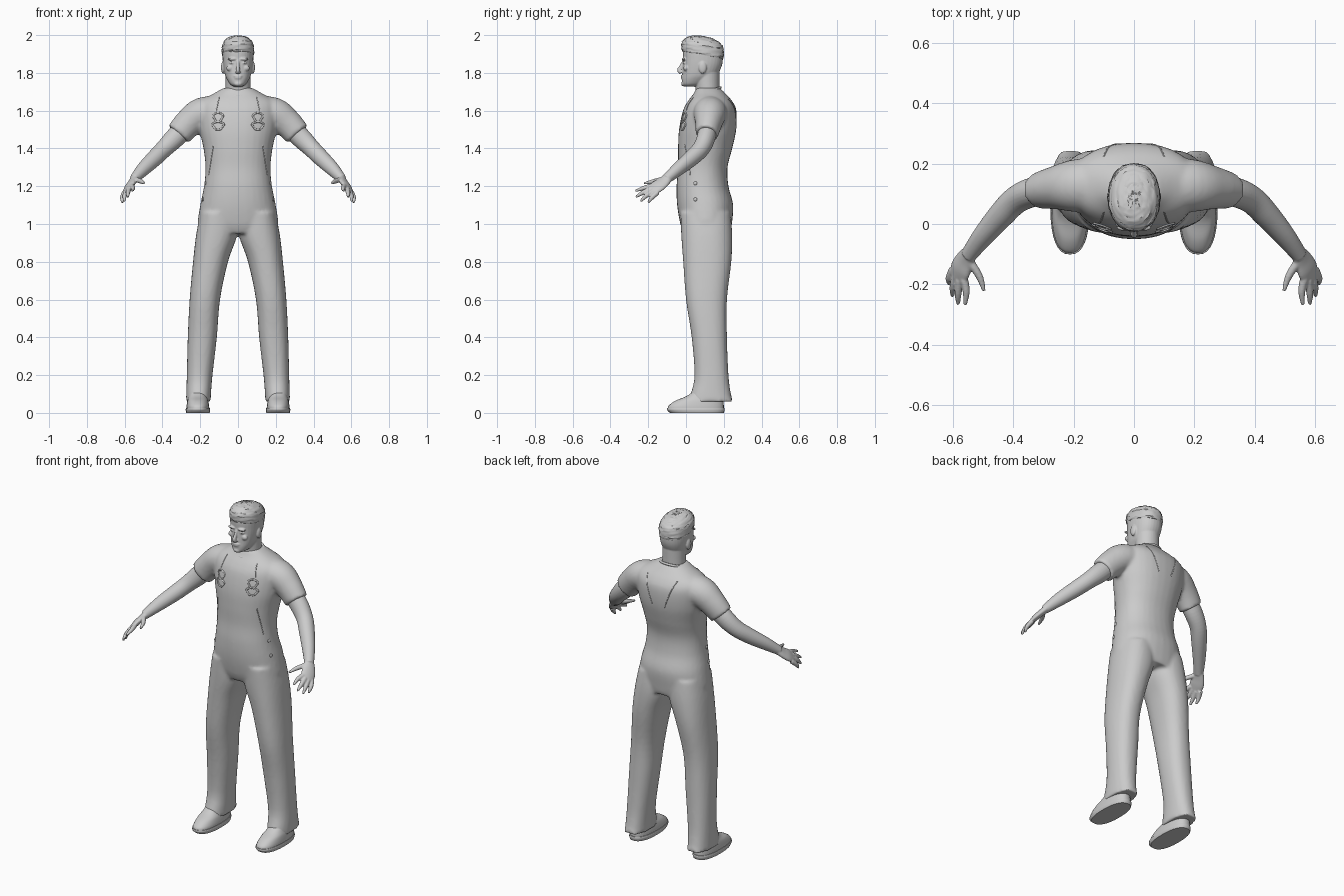
import bpy, bmesh, math, random
from mathutils import Vector, Matrix

random.seed(4)
if "Cube" in bpy.data.objects:
    bpy.data.objects.remove(bpy.data.objects["Cube"])

grey = bpy.data.materials.new("plain grey")
grey.use_nodes = True
grey.diffuse_color = (0.6, 0.6, 0.6, 1)
grey.node_tree.nodes["Principled BSDF"].inputs["Base Color"].default_value = grey.diffuse_color


def spline(rows, n=5):
    """Smooth a list of equal-length tuples."""
    p = [rows[0]] + list(rows) + [rows[-1]]
    out = []
    for i in range(1, len(p) - 2):
        for k in range(n):
            t = k / n
            out.append([b + t * (c - a) / 2 + t * t * (a - 2.5 * b + 2 * c - d / 2)
                        + t ** 3 * (3 * b - a - 3 * c + d) / 2
                        for a, b, c, d in zip(*p[i - 1:i + 3])])
    return out + [list(rows[-1])]


def loft(bm, rings, power=2.0, seg=32):
    loops = []
    for c, u, v in rings:
        loop = []
        for k in range(seg):
            a = 2 * math.pi * k / seg
            f = lambda w: math.copysign(abs(w) ** (2 / power), w)
            loop.append(bm.verts.new(c + u * f(math.cos(a)) + v * f(math.sin(a))))
        loops.append(loop)
    for p, q in zip(loops, loops[1:]):
        for k in range(seg):
            j = (k + 1) % seg
            bm.faces.new((p[k], p[j], q[j], q[k]))
    bm.faces.new(loops[0])
    bm.faces.new(loops[-1])


def column(bm, rows, sx=1, power=2.0, tilt=0.0):
    """Level sections: z, inner x, outer x, front y, back y."""
    rings = []
    for z, x0, x1, y0, y1 in spline(rows):
        rings.append((Vector((sx * (x0 + x1) / 2, (y0 + y1) / 2, z)),
                      Vector(((x1 - x0) / 2, 0, 0)),
                      Vector((0, (y1 - y0) / 2, -tilt * (y1 - y0) / 2))))
    loft(bm, rings, power)


def tube(bm, rows, side=(0, 1, 0), sx=1, seg=24, n=5):
    """Sections across a path: x, y, z, radius along side, other radius."""
    rows = spline(rows, n)
    pts = [Vector((sx * r[0], r[1], r[2])) for r in rows]
    s = Vector((sx * side[0], side[1], side[2]))
    rings = []
    for i, r in enumerate(rows):
        d = (pts[min(i + 1, len(pts) - 1)] - pts[max(i - 1, 0)]).normalized()
        u = (s - d * s.dot(d)).normalized()
        rings.append((pts[i], u * r[3], d.cross(u) * r[4]))
    loft(bm, rings, seg=seg)


def ball(bm, c, r):
    bmesh.ops.create_uvsphere(bm, u_segments=20, v_segments=12, radius=1,
                              matrix=Matrix.Translation(c) @ Matrix.Diagonal((*r, 1)))


def finish(bm, name, voxel=0, smooth=0):
    bmesh.ops.recalc_face_normals(bm, faces=bm.faces)
    me = bpy.data.meshes.new(name)
    bm.to_mesh(me)
    bm.free()
    ob = bpy.data.objects.new(name, me)
    bpy.context.collection.objects.link(ob)
    me.materials.append(grey)
    if voxel:
        m = ob.modifiers.new("blend", "REMESH")
        m.mode, m.voxel_size, m.use_smooth_shade = "VOXEL", voxel, True
        m = ob.modifiers.new("soften", "SMOOTH")
        m.factor, m.iterations = 0.5, smooth
    else:
        bpy.ops.object.select_all(action="DESELECT")
        ob.select_set(True)
        bpy.context.view_layer.objects.active = ob
        bpy.ops.object.shade_smooth_by_angle(angle=math.radians(40))
    return ob


# Shirt and trousers, blended into one skin
bm = bmesh.new()
torso = [(0.95, 0.19, -0.01, 0.235), (1.0, 0.213, -0.03, 0.243), (1.1, 0.2, -0.047, 0.25),
         (1.2, 0.18, -0.05, 0.225), (1.3, 0.172, -0.042, 0.22), (1.4, 0.183, -0.042, 0.245),
         (1.5, 0.205, -0.037, 0.266), (1.6, 0.215, -0.016, 0.267), (1.65, 0.2, 0.01, 0.245),
         (1.69, 0.13, 0.04, 0.21), (1.72, 0.078, 0.055, 0.18)]
column(bm, [(z, -w, w, f, b) for z, w, f, b in torso], power=2.2)
for s in (1, -1):
    column(bm, [(1.06, 0.0, 0.2, -0.03, 0.235), (0.94, 0.005, 0.222, -0.025, 0.245),
                (0.8, 0.053, 0.238, -0.015, 0.24), (0.6, 0.095, 0.256, 0.0, 0.217),
                (0.4, 0.112, 0.266, 0.03, 0.217), (0.2, 0.135, 0.271, 0.045, 0.225),
                (0.1, 0.143, 0.274, 0.025, 0.238), (0.06, 0.144, 0.275, 0.015, 0.25)], s, 2.3)
    tube(bm, [(0.08, 0.13, 1.6, 0.09, 0.08), (0.19, 0.127, 1.585, 0.088, 0.085),
              (0.26, 0.12, 1.535, 0.072, 0.077), (0.315, 0.11, 1.475, 0.06, 0.07)], sx=s)
clothes = finish(bm, "shirt_and_trousers", 0.01, 4)

# Arms and hands
across = (0.045, 0.045, -0.035)
fingers = [((0.563, -0.185, 1.2), (0.556, -0.225, 1.19), (0.56, -0.268, 1.175)),
           ((0.578, -0.185, 1.187), (0.583, -0.23, 1.165), (0.583, -0.266, 1.143)),
           ((0.59, -0.172, 1.175), (0.6, -0.21, 1.15), (0.602, -0.24, 1.12)),
           ((0.6, -0.15, 1.168), (0.613, -0.18, 1.14), (0.612, -0.2, 1.113)),
           ((0.54, -0.13, 1.235), (0.512, -0.175, 1.225), (0.497, -0.222, 1.215))]
for s, label in ((1, "left"), (-1, "right")):
    bm = bmesh.new()
    tube(bm, [(0.25, 0.12, 1.54, 0.05, 0.05), (0.33, 0.107, 1.46, 0.049, 0.054),
              (0.39, 0.08, 1.4, 0.046, 0.047), (0.44, 0.03, 1.35, 0.043, 0.044),
              (0.5, -0.04, 1.292, 0.035, 0.037), (0.55, -0.105, 1.238, 0.027, 0.025)], sx=s)
    tube(bm, [(0.54, -0.092, 1.248, 0.026, 0.022), (0.56, -0.12, 1.222, 0.036, 0.018),
              (0.575, -0.15, 1.2, 0.042, 0.017), (0.585, -0.18, 1.18, 0.037, 0.012)], across, s)
    for f in fingers:
        sizes = (0.014, 0.012, 0.006)
        tube(bm, [(*p, r, r) for p, r in zip(f, sizes)], across, s, 12)
    finish(bm, label + "_arm", 0.004, 3)

    # Shoe upper and sole
    bm = bmesh.new()
    column(bm, [(0.022, 0.152, 0.273, -0.097, 0.2), (0.04, 0.153, 0.272, -0.09, 0.2),
                (0.065, 0.158, 0.268, -0.055, 0.197), (0.09, 0.165, 0.262, 0.005, 0.19),
                (0.13, 0.17, 0.258, 0.06, 0.18)], s, 2.4)
    finish(bm, label + "_shoe")
    bm = bmesh.new()
    column(bm, [(0.0, 0.15, 0.274, -0.085, 0.2), (0.015, 0.147, 0.277, -0.1, 0.205),
                (0.026, 0.149, 0.275, -0.1, 0.204)], s, 2.4)
    finish(bm, label + "_sole")

# Neck, skull, nose, brow, lips and ears
bm = bmesh.new()
column(bm, [(1.62, -0.075, 0.075, 0.05, 0.19), (1.7, -0.066, 0.066, 0.052, 0.177),
            (1.82, -0.066, 0.066, 0.04, 0.178)])
skull = [(1.728, 0.024, -0.008, 0.06), (1.74, 0.042, -0.02, 0.09), (1.765, 0.058, -0.022, 0.13),
         (1.79, 0.069, -0.02, 0.165), (1.83, 0.077, -0.018, 0.187), (1.87, 0.081, -0.016, 0.195),
         (1.92, 0.081, -0.016, 0.193), (1.955, 0.07, 0.0, 0.18), (1.985, 0.035, 0.04, 0.14)]
column(bm, [(z, -w, w, f, b) for z, w, f, b in skull], power=2.25)
tube(bm, [(0, -0.012, 1.868, 0.008, 0.006), (0, -0.022, 1.84, 0.008, 0.01),
          (0, -0.034, 1.815, 0.011, 0.013), (0, -0.025, 1.8, 0.014, 0.01)], (1, 0, 0))
ball(bm, (0, -0.019, 1.783), (0.024, 0.008, 0.005))
ball(bm, (0, -0.018, 1.773), (0.021, 0.009, 0.006))
ball(bm, (0, -0.012, 1.742), (0.022, 0.014, 0.013))
for s in (1, -1):
    ball(bm, (s * 0.032, -0.012, 1.873), (0.026, 0.011, 0.007))
    ball(bm, (s * 0.031, -0.008, 1.853), (0.015, 0.009, 0.006))
    ball(bm, (s * 0.042, -0.001, 1.825), (0.02, 0.013, 0.016))
    ball(bm, (s * 0.08, 0.088, 1.828), (0.01, 0.021, 0.032))
finish(bm, "head", 0.004, 3)

# Cropped hair, lower at the back and slightly uneven
bm = bmesh.new()
hair = [(1.895, 0.083, -0.017, 0.197), (1.91, 0.086, -0.024, 0.2), (1.94, 0.084, -0.023, 0.199),
        (1.96, 0.077, -0.012, 0.192), (1.978, 0.062, 0.01, 0.172), (1.99, 0.035, 0.045, 0.135),
        (1.994, 0.008, 0.08, 0.1)]
column(bm, [(z, -w, w, f, b) for z, w, f, b in hair], power=2.2, tilt=0.17)
for v in bm.verts:
    v.co += Vector([random.uniform(-0.0025, 0.0025) for _ in range(3)])
    lift = max(0, v.co.z - 1.9)
    v.co.z = min(2.0, v.co.z + 0.12 * lift * (v.co.y - 0.085))
finish(bm, "cropped_hair")

# Raised seams and trims are laid on the cloth by casting rays
bpy.context.view_layer.update()
surface = clothes.evaluated_get(bpy.context.evaluated_depsgraph_get())


def on_cloth(x, z, back):
    d = -1 if back else 1
    hit, loc, *_ = surface.ray_cast(Vector((x, -d, z)), Vector((0, d, 0)))
    return loc if hit else Vector((x, 0.1, z))


def cord(name, points, radius, closed=False):
    cu = bpy.data.curves.new(name, "CURVE")
    cu.dimensions, cu.bevel_depth, cu.bevel_resolution = "3D", radius, 2
    sp = cu.splines.new("POLY")
    sp.points.add(len(points) - 1)
    for p, co in zip(sp.points, points):
        p.co = (*co, 1)
    sp.use_cyclic_u = closed
    cu.materials.append(grey)
    bpy.context.collection.objects.link(bpy.data.objects.new(name, cu))


turn = [2 * math.pi * k / 32 for k in range(32)]
cord("collar", [(0.08 * math.sin(a), 0.11 - 0.072 * math.cos(a), 1.7 - 0.022 * math.cos(a))
                for a in turn], 0.007, True)
seams = [("back_yoke_seam", (0.1, 1.66), (0.04, 1.5), True),
         ("front_strap_seam", (0.1, 1.67), (0.115, 1.6), False),
         ("bib_seam", (0.13, 1.42), (0.155, 1.26), False)]
for s, label in ((1, "left_"), (-1, "right_")):
    for name, a, b, back in seams:
        mix = [(k / 10) for k in range(11)]
        cord(label + name, [on_cloth(s * (a[0] + t * (b[0] - a[0])), a[1] + t * (b[1] - a[1]), back)
                            for t in mix], 0.0025)
    # Chest trim of two stacked loops
    for part, z, w, h in (("upper", 1.565, 0.024, 0.024), ("lower", 1.52, 0.028, 0.021)):
        cord(label + part + "_chest_loop",
             [on_cloth(s * 0.105 + w * math.cos(a) * (1 + 0.2 * math.sin(3 * a)),
                       z + h * math.sin(a), False) for a in turn], 0.005, True)
    # Side buttons
    bm = bmesh.new()
    for z in (1.215, 1.13):
        hit, loc, *_ = surface.ray_cast(Vector((s, 0.05, z)), Vector((-s, 0, 0)))
        ball(bm, loc, (0.006, 0.01, 0.01))
    finish(bm, label + "side_buttons")
